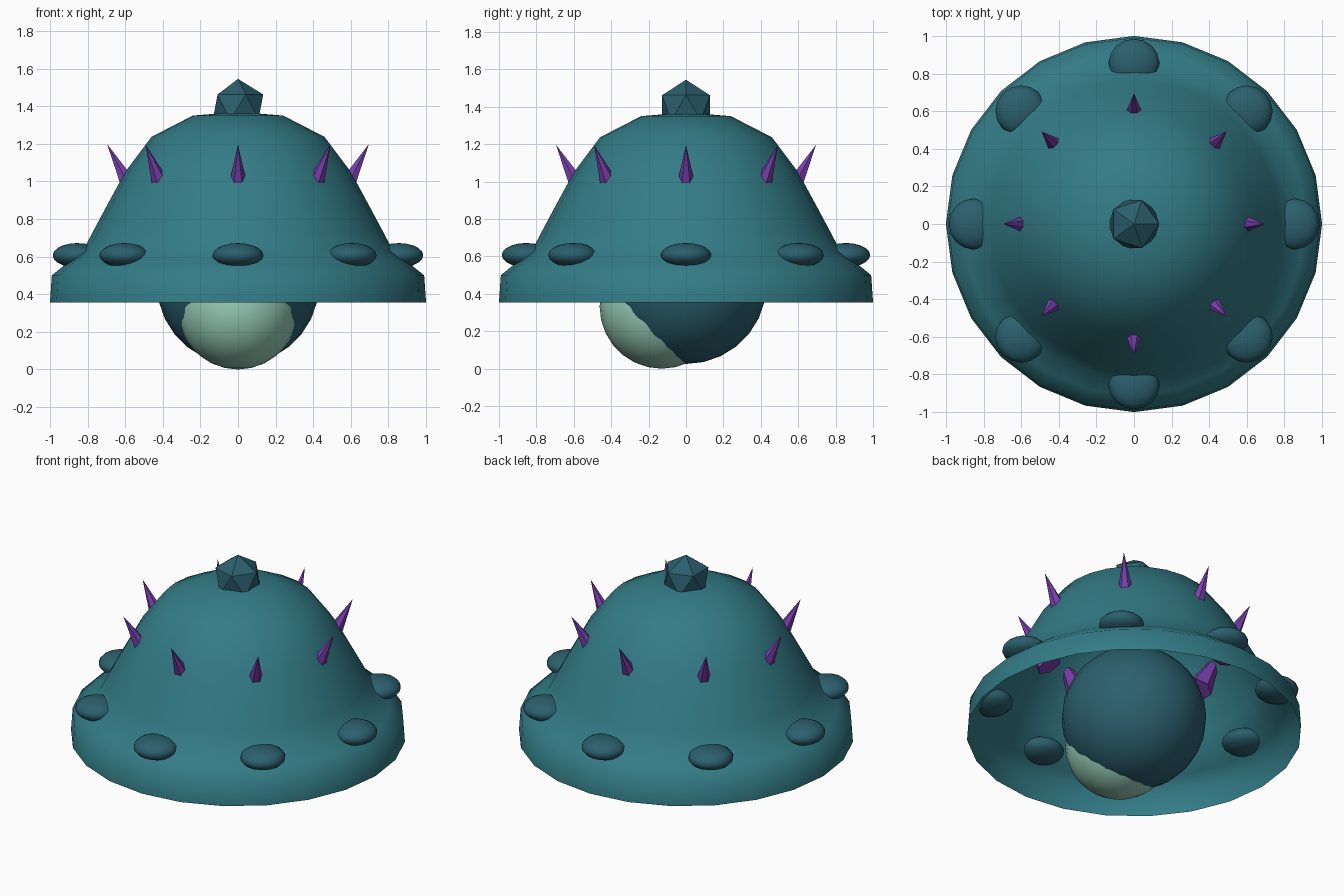
import bpy, bmesh, math
from mathutils import Matrix, Vector

if "Cube" in bpy.data.objects:
    bpy.data.objects.remove(bpy.data.objects["Cube"])


def material(name, rgb):
    m = bpy.data.materials.new(name)
    m.diffuse_color = (*rgb, 1)
    m.use_nodes = True
    m.node_tree.nodes["Principled BSDF"].inputs["Base Color"].default_value = m.diffuse_color
    return m


TEAL = material("teal", (0.033, 0.20, 0.24))
DARK = material("dark_teal", (0.024, 0.115, 0.155))
PURPLE = material("purple", (0.19, 0.05, 0.42))
MINT = material("mint", (0.31, 0.61, 0.48))


def finish(name, bm, mat, smooth):
    me = bpy.data.meshes.new(name)
    for f in bm.faces:
        f.smooth = smooth
    bm.to_mesh(me)
    bm.free()
    me.materials.append(mat)
    ob = bpy.data.objects.new(name, me)
    bpy.context.collection.objects.link(ob)
    return ob


def ellipsoid(name, loc, radii, mat, segs=24, rings=14, angle=0):
    bm = bmesh.new()
    mx = (Matrix.Translation(loc) @ Matrix.Rotation(angle, 4, 'Z')
          @ Matrix.Diagonal((*radii, 1)))
    bmesh.ops.create_uvsphere(bm, u_segments=segs, v_segments=rings,
                              radius=1, matrix=mx)
    return finish(name, bm, mat, True)


# Open bell-shaped shell with a flared brim, a single sheet
profile = [(0, 1.37), (0.24, 1.35), (0.46, 1.237), (0.60, 1.05),
           (0.70, 0.866), (0.77, 0.735), (0.825, 0.63), (0.91, 0.565),
           (0.99, 0.50), (1.0, 0.355)]
bm = bmesh.new()
pts = [bm.verts.new((r, 0, z)) for r, z in profile]
edges = [bm.edges.new(p) for p in zip(pts, pts[1:])]
bmesh.ops.spin(bm, geom=pts + edges, cent=(0, 0, 0), axis=(0, 0, 1),
               angle=math.tau, steps=24)
bmesh.ops.remove_doubles(bm, verts=bm.verts, dist=0.001)
bmesh.ops.recalc_face_normals(bm, faces=bm.faces)
if sum(f.normal.z for f in bm.faces) < 0:
    bmesh.ops.reverse_faces(bm, faces=bm.faces)
finish("shell", bm, TEAL, True)

# Round body under the shell, with a pale face bulging out at the front
ellipsoid("body", (0, 0, 0.457), (0.432, 0.432, 0.432), DARK)
ellipsoid("face", (0, -0.13, 0.332), (0.325, 0.332, 0.332), MINT)

# Faceted crown knob
bm = bmesh.new()
bmesh.ops.create_icosphere(bm, subdivisions=1, radius=0.15,
                           matrix=Matrix.Translation((0, 0, 1.395)))
finish("crown_knob", bm, DARK, False)

# Rings of brim knobs and spikes
tilt, length = math.radians(28), 0.40
tip = Vector((0.695, 0, 1.197))
axis = Vector((math.sin(tilt), 0, math.cos(tilt)))
for i in range(8):
    a = i * math.tau / 8
    ellipsoid(f"brim_knob_{i + 1}",
              (0.855 * math.cos(a), 0.855 * math.sin(a), 0.607),
              (0.13, 0.135, 0.065), DARK, 16, 10, a)
    bm = bmesh.new()
    mx = (Matrix.Rotation(a, 4, 'Z')
          @ Matrix.Translation(tip - axis * length / 2)
          @ Matrix.Rotation(tilt, 4, 'Y'))
    bmesh.ops.create_cone(bm, cap_ends=True, segments=6, radius1=0.08,
                          radius2=0, depth=length, matrix=mx)
    bmesh.ops.remove_doubles(bm, verts=bm.verts, dist=0.0005)
    finish(f"spike_{i + 1}", bm, PURPLE, False)
